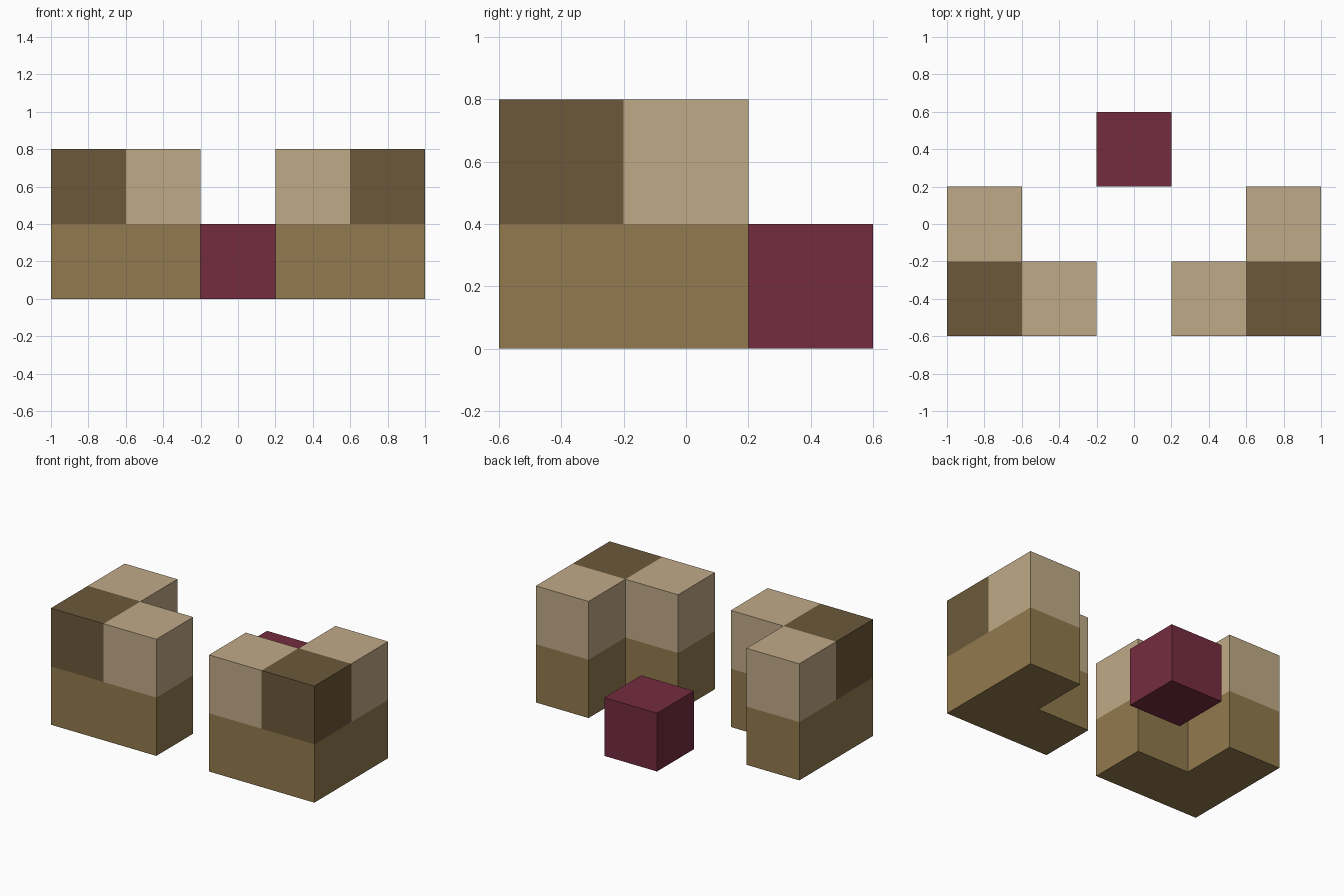
import bpy
import bmesh
from mathutils import Vector

CELL = 0.4

default = bpy.data.objects.get("Cube")
if default:
    bpy.data.objects.remove(default, do_unlink=True)


def make_material(name, hex_code):
    def linear(c):
        return c / 12.92 if c <= 0.04045 else ((c + 0.055) / 1.055) ** 2.4
    colour = [linear(v / 255) for v in bytes.fromhex(hex_code)] + [1.0]
    mat = bpy.data.materials.new(name)
    mat.use_nodes = True
    mat.diffuse_color = colour
    bsdf = next(n for n in mat.node_tree.nodes if n.type == 'BSDF_PRINCIPLED')
    bsdf.inputs["Base Color"].default_value = colour
    return mat


base_brown = make_material("base brown", "927A4E")
dark_brown = make_material("dark brown", "6C593B")
light_tan = make_material("light tan", "C0AA87")
wine_red = make_material("wine red", "752C40")


def build_blocks(name, cells, materials):
    """Join cubic cells (centre -> material slot) into one closed outer skin."""
    bm = bmesh.new()
    for cell, slot in cells.items():
        made = bmesh.ops.create_cube(bm, size=CELL)
        bmesh.ops.translate(bm, verts=made["verts"], vec=Vector(cell) * CELL)
        faces = {f for v in made["verts"] for f in v.link_faces}
        bm.normal_update()
        hidden = []
        for face in faces:
            face.material_index = slot
            beside = tuple(c + round(n) for c, n in zip(cell, face.normal))
            if beside in cells:
                hidden.append(face)
        bmesh.ops.delete(bm, geom=hidden, context='FACES')
    bmesh.ops.remove_doubles(bm, verts=bm.verts, dist=0.001)
    bmesh.ops.recalc_face_normals(bm, faces=bm.faces)
    mesh = bpy.data.meshes.new(name)
    bm.to_mesh(mesh)
    bm.free()
    for mat in materials:
        mesh.materials.append(mat)
    obj = bpy.data.objects.new(name, mesh)
    bpy.context.collection.objects.link(obj)
    return obj


# Mirrored L-shaped corner blocks: plain base, dark corner and pale arms on top
for side, s in (("left", 1), ("right", -1)):
    cells = {}
    for x, y, top_slot in ((2, -1, 1), (1, -1, 2), (2, 0, 2)):
        cells[s * x, y, 0.5] = 0
        cells[s * x, y, 1.5] = top_slot
    build_blocks(side + "_corner_block", cells,
                 [base_brown, dark_brown, light_tan])

# Single cube at the back
build_blocks("back_cube", {(0, 1, 0.5): 0}, [wine_red])
